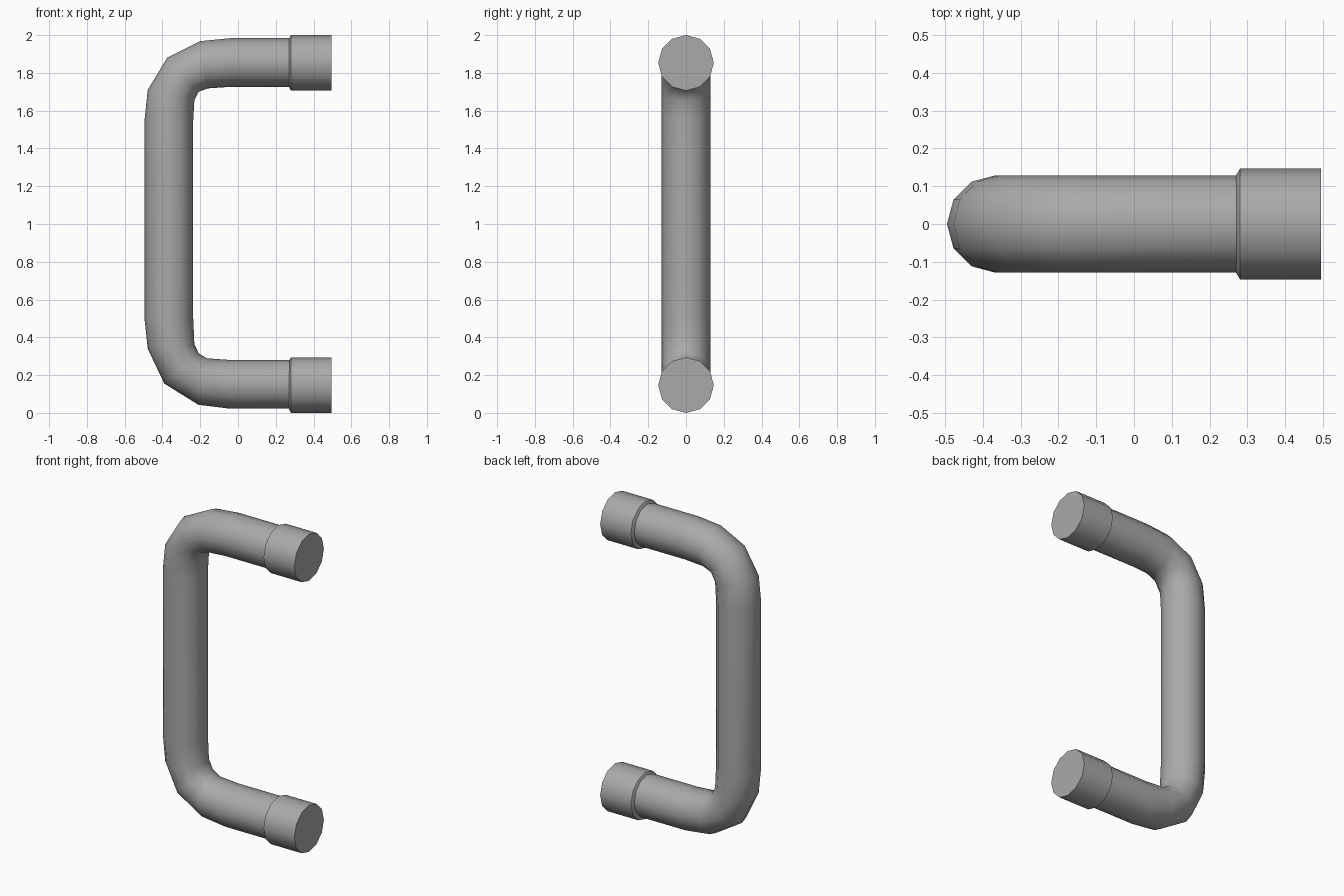
import bpy, bmesh, math
from mathutils import Vector

cube = bpy.data.objects.get("Cube")
if cube:
    bpy.data.objects.remove(cube, do_unlink=True)

SIDES = 12
metal = bpy.data.materials.new("grey_metal")
metal.use_nodes = True
GREY = (0.4, 0.4, 0.4, 1.0)
metal.diffuse_color = GREY
metal.node_tree.nodes["Principled BSDF"].inputs["Base Color"].default_value = GREY


def loft(name, stations):
    """Bridge 12-sided rings; each station is outer x, z, inner x, z, half width in y."""
    bm = bmesh.new()
    rings = []
    for ox, oz, ix, iz, width in stations:
        outer, inner = Vector((ox, 0, oz)), Vector((ix, 0, iz))
        mid, arm = (outer + inner) / 2, (outer - inner) / 2
        ring = []
        for i in range(SIDES):
            a = math.tau * i / SIDES
            ring.append(bm.verts.new(mid + arm * math.cos(a) + Vector((0, width * math.sin(a), 0))))
        rings.append(ring)
    for r, s in zip(rings, rings[1:]):
        for i in range(SIDES):
            j = (i + 1) % SIDES
            bm.faces.new((r[i], r[j], s[j], s[i]))
    bm.faces.new(rings[0])
    bm.faces.new(rings[-1])
    bmesh.ops.recalc_face_normals(bm, faces=bm.faces)
    mesh = bpy.data.meshes.new(name)
    bm.to_mesh(mesh)
    bm.free()
    mesh.materials.append(metal)
    obj = bpy.data.objects.new(name, mesh)
    bpy.context.collection.objects.link(obj)
    bpy.ops.object.select_all(action="DESELECT")
    obj.select_set(True)
    bpy.context.view_layer.objects.active = obj
    bpy.ops.object.shade_smooth_by_angle(angle=math.radians(42))
    return obj


# Bent bar, from the upper end round both corners to the lower end
R = 0.129
loft("handle_bar", [
    (0.30, 1.984, 0.30, 1.726, R),
    (-0.04, 1.984, -0.04, 1.726, R),
    (-0.20, 1.968, -0.16, 1.718, R),
    (-0.375, 1.88, -0.208, 1.70, R),
    (-0.478, 1.71, -0.231, 1.655, R),
    (-0.495, 1.55, -0.237, 1.55, R),
    (-0.495, 0.50, -0.237, 0.50, R),
    (-0.478, 0.34, -0.231, 0.365, R),
    (-0.39, 0.155, -0.208, 0.315, R),
    (-0.21, 0.043, -0.165, 0.289, R),
    (-0.04, 0.022, -0.04, 0.28, R),
    (0.30, 0.022, 0.30, 0.28, R),
])

# Wider end collars with a small chamfer where they meet the bar
C = 0.147
for name, z in (("upper_collar", 2 - C), ("lower_collar", C)):
    loft(name, [(x, z + r, x, z - r, r)
                for x, r in ((0.27, R), (0.281, C), (0.495, C))])
